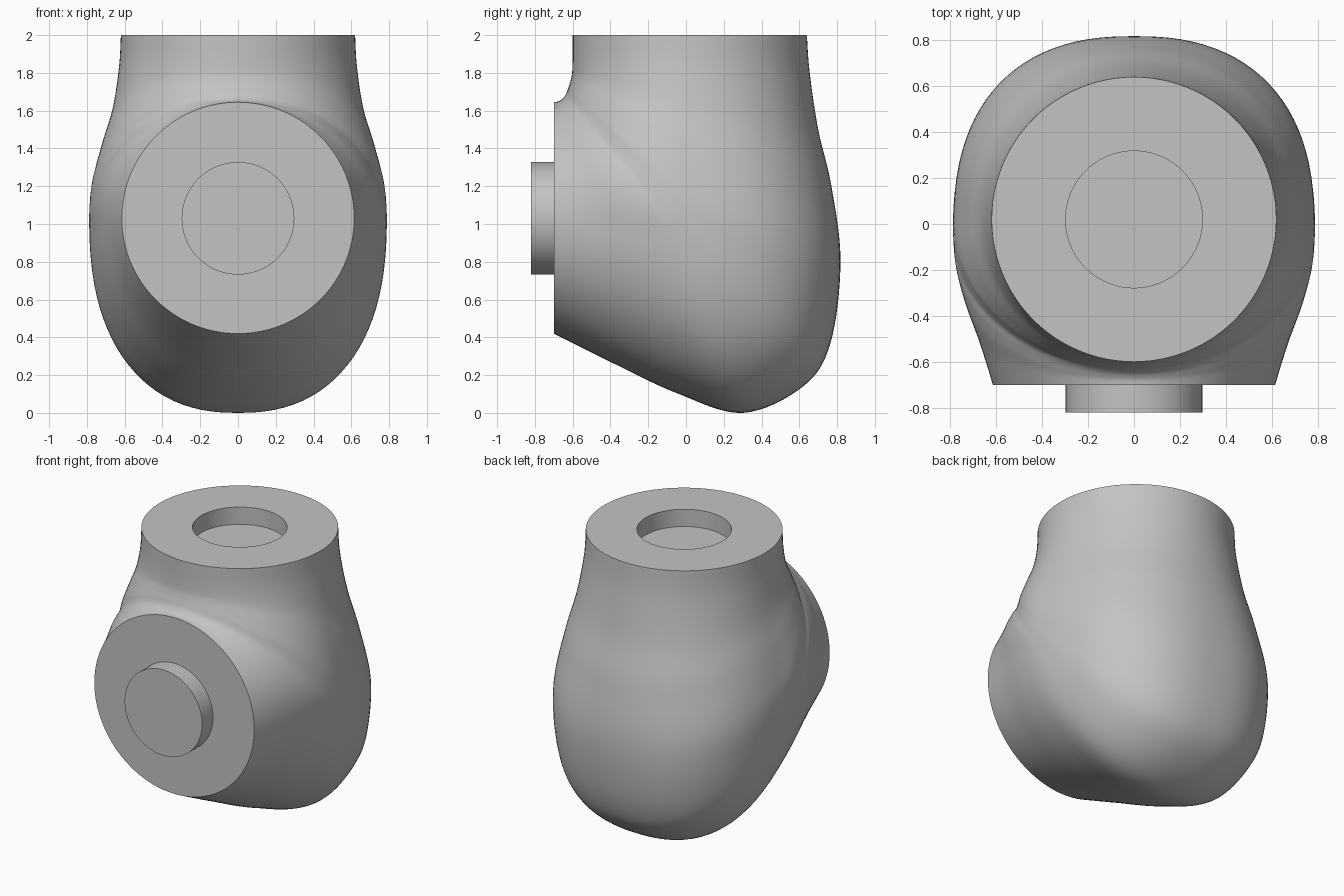
import bpy
import bmesh
import math
from mathutils import Vector

cube = bpy.data.objects.get("Cube")
if cube:
    bpy.data.objects.remove(cube, do_unlink=True)

SIDES = 96
STEPS = 8
BORE = 0.298

grey = bpy.data.materials.new("light_grey")
grey.use_nodes = True
colour = (0.55, 0.55, 0.55, 1)
grey.diffuse_color = colour
grey.node_tree.nodes["Principled BSDF"].inputs["Base Color"].default_value = colour

# Key sections of the elbow, from neck to front flange:
# outer (y, z), widest (y, z), inner (y, z), half width, squareness
SECTIONS = [
    (.64, 2, .02, 2, -.6, 2, .62, 2),
    (.655, 1.8, .02, 1.83, -.6, 1.88, .63, 2),
    (.70, 1.5, .02, 1.6, -.603, 1.8, .665, 2.1),
    (.77, 1.2, .02, 1.38, -.612, 1.755, .725, 2.2),
    (.818, .8, .01, 1.17, -.625, 1.715, .775, 2.4),
    (.765, .37, -.01, 1.06, -.632, 1.695, .787, 2.4),
    (.62, .14, -.05, 1, -.64, 1.68, .787, 2.4),
    (.3, 0, -.14, .99, -.652, 1.665, .778, 2.35),
    (-.05, .105, -.3, 1, -.665, 1.655, .74, 2.2),
    (-.4, .27, -.5, 1.02, -.68, 1.648, .675, 2.05),
    (-.7, .42, -.7, 1.03, -.7, 1.645, .615, 2),
]


def catmull(a, b, c, d, t):
    return b + (c - a) * t / 2 + (2 * a - 5 * b + 4 * c - d) * t**2 / 2 \
        + (3 * (b - c) + d - a) * t**3 / 2


def smooth_sections(keys):
    """Interpolate the key sections into many closely spaced ones."""
    last = len(keys) - 1
    for i in range(last):
        four = [keys[max(i - 1, 0)], keys[i], keys[i + 1], keys[min(i + 2, last)]]
        for s in range(STEPS):
            yield [catmull(*values, s / STEPS) for values in zip(*four)]
    yield keys[last]


def section_ring(section):
    """Rounded ring, fuller on the outside of the bend than on the inside."""
    oy, oz, sy, sz, iy, iz, width, power = section
    outer, side, inner = Vector((0, oy, oz)), Vector((0, sy, sz)), Vector((0, iy, iz))
    ring = []
    for k in range(SIDES):
        angle = math.tau * k / SIDES
        c, s = math.cos(angle), math.sin(angle)
        end, p = (outer, power) if c > 0 else (inner, 2)
        point = side + (end - side) * abs(c) ** (2 / p)
        point.x = math.copysign(width * abs(s) ** (2 / p), s)
        ring.append(point)
    return ring


def circle(centre, radius, axis):
    """Ring around a centre, its first point along the given direction."""
    return [Vector(centre) + axis * radius * math.cos(math.tau * k / SIDES)
            + Vector((radius * math.sin(math.tau * k / SIDES), 0, 0)) for k in range(SIDES)]


def loft(name, rings):
    """Skin a list of rings and close both ends."""
    bm = bmesh.new()
    loops = [[bm.verts.new(p) for p in ring] for ring in rings]
    for a, b in zip(loops, loops[1:]):
        for k in range(SIDES):
            n = (k + 1) % SIDES
            bm.faces.new((a[k], a[n], b[n], b[k]))
    bm.faces.new(loops[0])
    bm.faces.new(loops[-1])
    bmesh.ops.recalc_face_normals(bm, faces=bm.faces)
    mesh = bpy.data.meshes.new(name)
    bm.to_mesh(mesh)
    bm.free()
    mesh.materials.append(grey)
    obj = bpy.data.objects.new(name, mesh)
    bpy.context.collection.objects.link(obj)
    bpy.ops.object.select_all(action="DESELECT")
    obj.select_set(True)
    bpy.context.view_layer.objects.active = obj
    bpy.ops.object.shade_smooth_by_angle(angle=math.radians(35))
    return obj


back, down = Vector((0, 1, 0)), Vector((0, 0, -1))

# Elbow housing with a shallow round socket sunk in the neck
socket = [circle((0, 0.02, z), BORE, back) for z in (1.88, 2)]
loft("elbow_housing", socket + [section_ring(s) for s in smooth_sections(SECTIONS)])

# Round spigot standing out from the front flange
loft("front_spigot", [circle((0, y, 1.03), BORE, down) for y in (-0.69, -0.82)])
